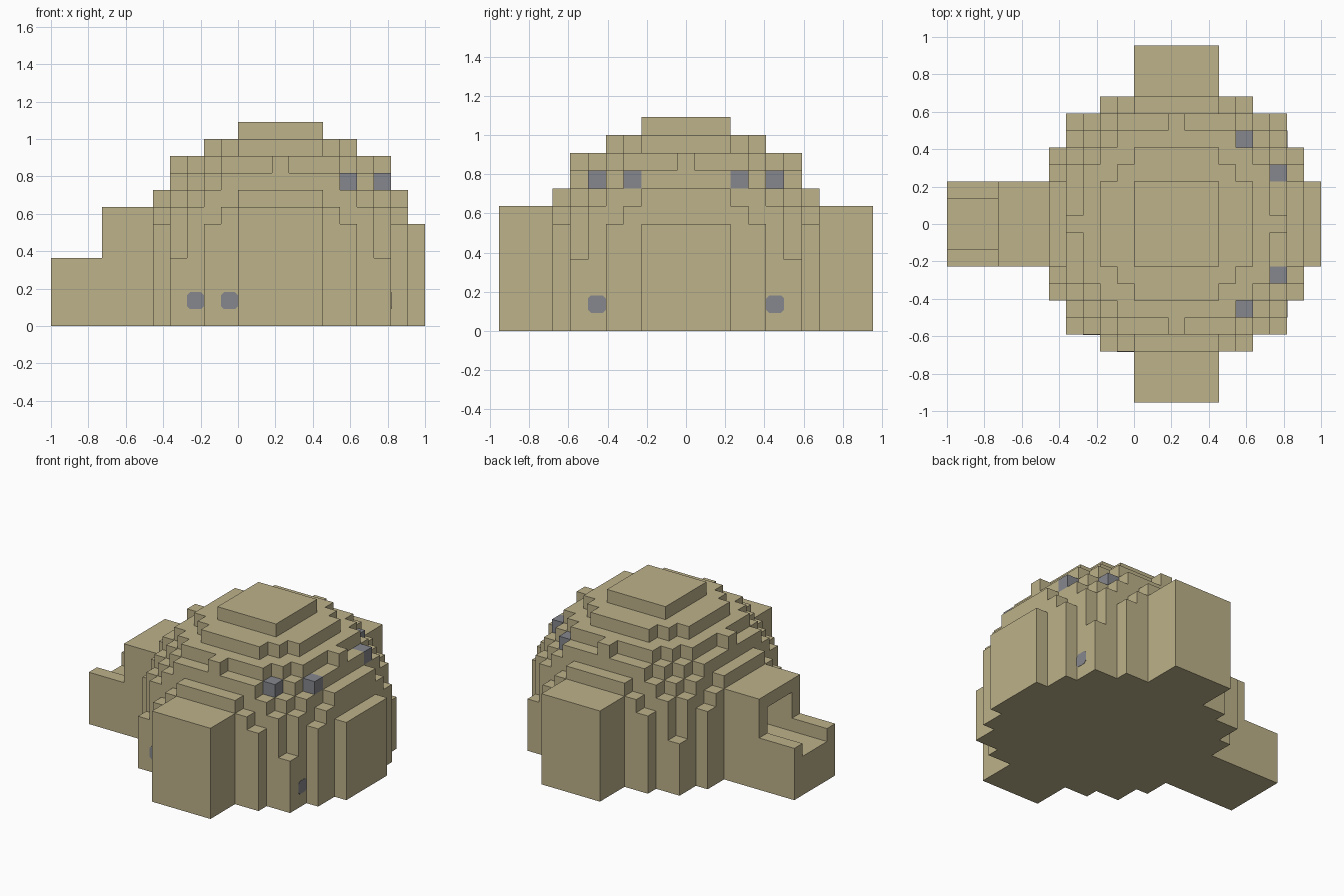
import bpy, bmesh
from mathutils import Vector

cube = bpy.data.objects.get("Cube")
if cube:
    bpy.data.objects.remove(cube, do_unlink=True)

U = 1 / 11                                  # size of one block
CENTRE = Vector((2.5 * U, 0, U / 2))        # middle of the dome's lowest centre block
AXES = [Vector(a) for a in ((1, 0, 0), (0, 1, 0), (0, 0, 1))]


def material(name, rgb):
    mat = bpy.data.materials.new(name)
    mat.use_nodes = True
    mat.diffuse_color = (*rgb, 1)
    bsdf = mat.node_tree.nodes["Principled BSDF"]
    bsdf.inputs["Base Color"].default_value = (*rgb, 1)
    bsdf.inputs["Roughness"].default_value = 0.9
    return mat


TAN = material("sandy_tan", (0.51, 0.445, 0.255))
GREY = material("blue_grey", (0.24, 0.245, 0.27))


def finish(bm, name, mat):
    mesh = bpy.data.meshes.new(name)
    bm.to_mesh(mesh)
    bm.free()
    mesh.materials.append(mat)
    obj = bpy.data.objects.new(name, mesh)
    bpy.context.collection.objects.link(obj)


def block(x0, x1, y0, y1, z0, z1):
    """Set of block cells, limits included."""
    return {(x, y, z) for x in range(x0, x1 + 1)
            for y in range(y0, y1 + 1) for z in range(z0, z1 + 1)}


def build(name, cells, solid, mat):
    """Skin the cells, leaving out faces shared with any solid cell."""
    bm = bmesh.new()
    for cell in cells:
        c = Vector(cell)
        for i, axis in enumerate(AXES):
            for sign in (-1, 1):
                n = axis * sign
                if tuple(int(v) for v in c + n) in solid:
                    continue
                s, t = AXES[(i + 1) % 3] / 2, AXES[(i + 2) % 3] / 2 * sign
                mid = c + n / 2
                corners = (mid - s - t, mid + s - t, mid + s + t, mid - s + t)
                bm.faces.new([bm.verts.new(CENTRE + p * U) for p in corners])
    bmesh.ops.remove_doubles(bm, verts=bm.verts, dist=U / 100)
    finish(bm, name, mat)


# Dome: round block sphere whose lower part drops straight to the ground
def in_dome(x, y, z):
    return x * x + y * y + max(z - 3, 0) ** 2 <= 72


dome = {c for c in block(-8, 8, -8, 8, 0, 11) if in_dome(*c)}

# Side wings and the stepped entry with its open trough and tunnel
wings = block(-2, 2, -10, 10, 0, 6) - dome
entry = (block(-10, 0, -2, 2, 0, 6) | block(-13, -11, -2, 2, 0, 3)) - dome
tunnel = block(-13, -4, -1, 1, 3, 5)
dome -= tunnel
entry -= tunnel

# Upper windows: single coloured blocks on the +x side
windows = {(x, y * s, 8) for x, y in ((4, 5), (6, 3)) for s in (-1, 1)}
dome -= windows

solid = dome | wings | entry | windows
build("dome", dome, solid, TAN)
build("side_wings", wings, solid, TAN)
build("entry", entry, solid, TAN)
build("upper_windows", windows, solid, GREY)


# Low vents: thin plates with clipped corners lying on the walls
def vent(name, cell, axis, sign):
    bm = bmesh.new()
    bmesh.ops.create_cube(bm, size=U)
    thin = [e for e in bm.edges
            if abs((e.verts[0].co - e.verts[1].co)[axis]) > U / 2]
    bmesh.ops.bevel(bm, geom=thin, offset=0.016, segments=1, affect='EDGES')
    scale = Vector((1, 1, 1))
    scale[axis] = 0.04
    bmesh.ops.scale(bm, vec=scale, verts=bm.verts)
    centre = CENTRE + (Vector(cell) + AXES[axis] * sign / 2) * U
    bmesh.ops.translate(bm, vec=centre, verts=bm.verts)
    finish(bm, name, GREY)


vent("front_vent_outer", (-5, -6, 1), 1, -1)
vent("front_vent_inner", (-3, -7, 1), 1, -1)
for label, s in (("front", -1), ("back", 1)):
    vent("side_vent_" + label, (6, 5 * s, 1), 0, 1)
